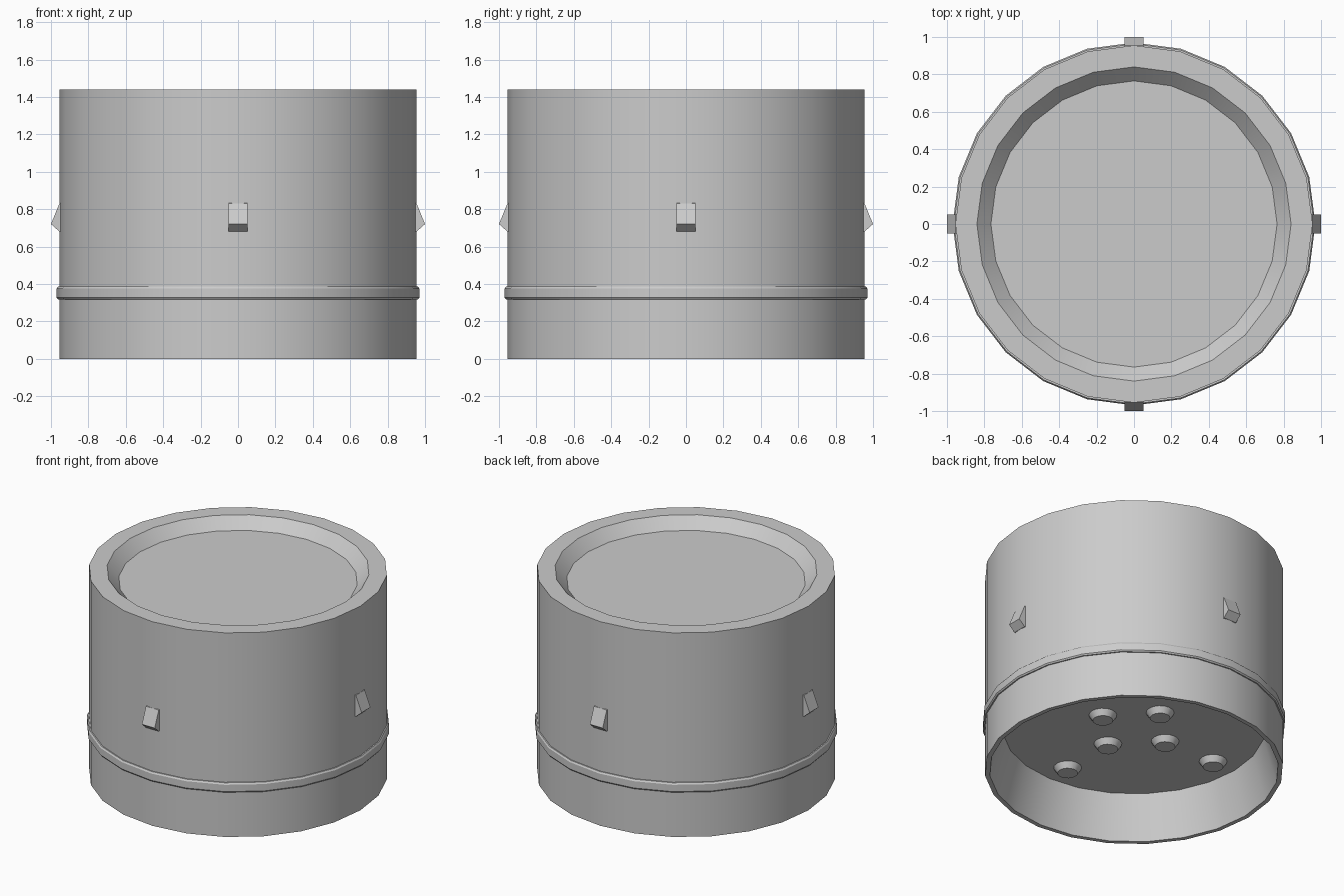
import bpy, bmesh, math
from mathutils import Matrix

if "Cube" in bpy.data.objects:
    bpy.data.objects.remove(bpy.data.objects["Cube"], do_unlink=True)

grey = bpy.data.materials.new("plain grey")
grey.use_nodes = True
grey.diffuse_color = (0.6, 0.6, 0.6, 1)
grey.node_tree.nodes["Principled BSDF"].inputs["Base Color"].default_value = (0.6, 0.6, 0.6, 1)


def finish(name, bm):
    bmesh.ops.recalc_face_normals(bm, faces=bm.faces)
    mesh = bpy.data.meshes.new(name)
    bm.to_mesh(mesh)
    bm.free()
    mesh.materials.append(grey)
    obj = bpy.data.objects.new(name, mesh)
    bpy.context.collection.objects.link(obj)
    bpy.ops.object.select_all(action="DESELECT")
    obj.select_set(True)
    bpy.context.view_layer.objects.active = obj
    bpy.ops.object.shade_smooth_by_angle(angle=math.radians(30))
    return obj


def lathe(name, profile, closed=False, sides=24, at=(0, 0)):
    """Revolve (radius, z) points; an open profile is capped at both ends."""
    bm = bmesh.new()
    rings = []
    for r, z in profile:
        turn = [2 * math.pi * i / sides for i in range(sides)]
        rings.append([bm.verts.new((at[0] + r * math.cos(a), at[1] + r * math.sin(a), z)) for a in turn])
    pairs = list(zip(rings, rings[1:]))
    if closed:
        pairs.append((rings[-1], rings[0]))
    else:
        bm.faces.new(rings[0])
        bm.faces.new(rings[-1])
    for low, high in pairs:
        for i in range(sides):
            j = (i + 1) % sides
            bm.faces.new((low[i], low[j], high[j], high[i]))
    return finish(name, bm)


# Hollow-bottomed drum with a dished top
lathe("drum_body", [(0.84, 0.305), (0.925, 0), (0.955, 0), (0.955, 1.44), (0.84, 1.44), (0.765, 1.364)])

# Raised band with chamfered edges
lathe("band", [(0.94, 0.318), (0.963, 0.318), (0.97, 0.327), (0.97, 0.375), (0.963, 0.386), (0.94, 0.386)], closed=True)

# Wedge-shaped catches and underside studs on the four axes
for k, side in enumerate(("left", "back", "right", "front")):
    angle = k * math.pi / 2
    bm = bmesh.new()
    ends = [[bm.verts.new((r, y, z)) for r, z in ((0.94, 0.835), (0.955, 0.83), (1, 0.72), (0.955, 0.68), (0.94, 0.68))]
            for y in (-0.05, 0.05)]
    for end in ends:
        bm.faces.new(end)
    n = len(ends[0])
    for i in range(n):
        j = (i + 1) % n
        bm.faces.new((ends[0][i], ends[0][j], ends[1][j], ends[1][i]))
    bm.transform(Matrix.Rotation(angle, 4, "Z"))
    finish(side + "_catch", bm)
    for label, reach in (("inner", 0.26), ("outer", 0.66)):
        spot = (reach * math.cos(angle), reach * math.sin(angle))
        lathe(f"{side}_{label}_stud", [(0.09, 0.31), (0.09, 0.305), (0.065, 0.265)], sides=16, at=spot)
